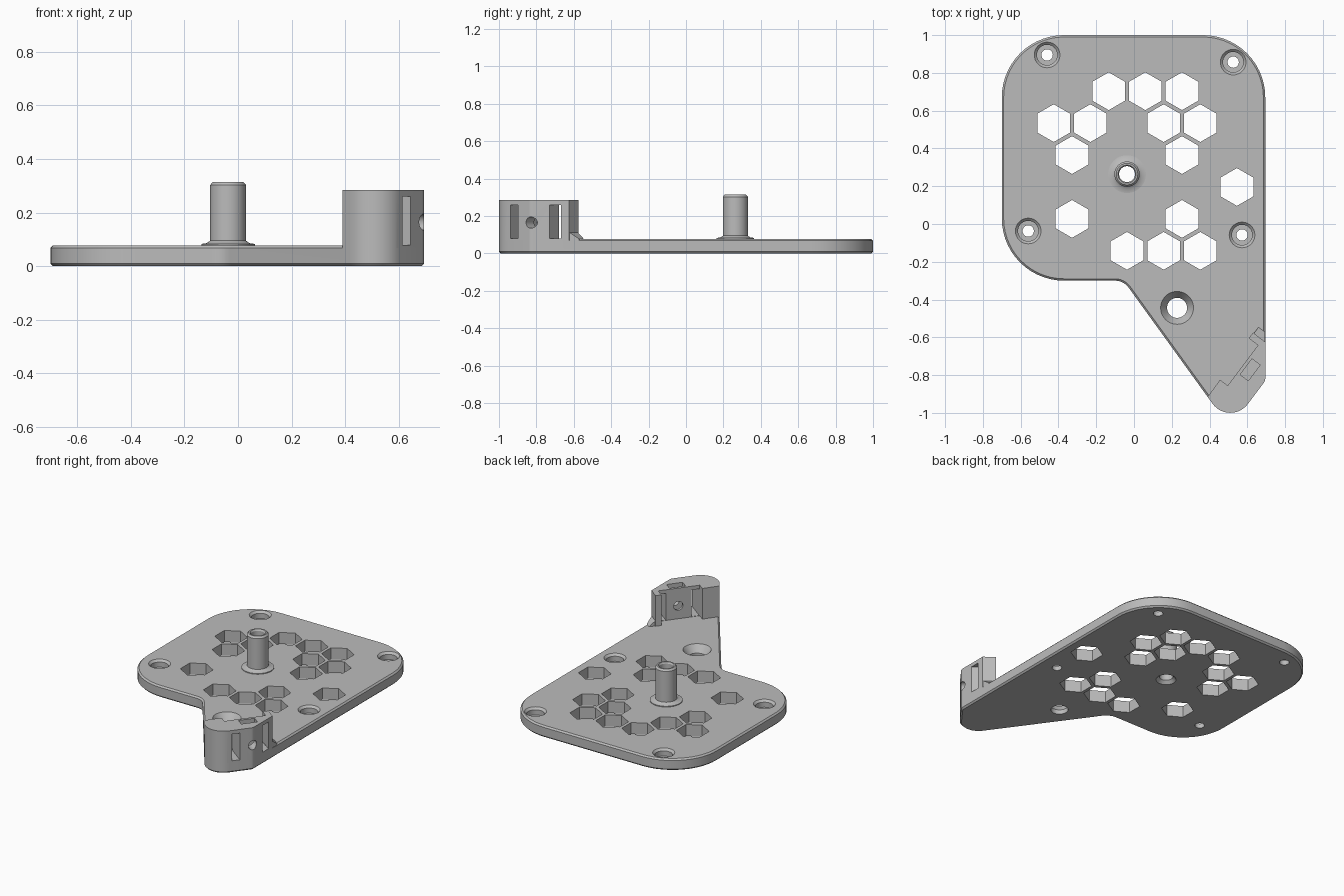
import bpy, bmesh
from math import cos, sin, pi, tan
from mathutils import Vector

old = bpy.data.objects.get("Cube")
if old:
    bpy.data.objects.remove(old, do_unlink=True)

grey = bpy.data.materials.new("plain grey")
grey.use_nodes = True
grey.diffuse_color = (0.5, 0.5, 0.5, 1)
grey.node_tree.nodes["Principled BSDF"].inputs["Base Color"].default_value = (0.5, 0.5, 0.5, 1)

TOP = 0.078          # plate thickness
BLOCK_TOP = 0.285
OVER = 0.05          # cutter overshoot


def make_object(name, bm):
    bmesh.ops.recalc_face_normals(bm, faces=bm.faces)
    mesh = bpy.data.meshes.new(name)
    bm.to_mesh(mesh)
    bm.free()
    mesh.materials.append(grey)
    ob = bpy.data.objects.new(name, mesh)
    bpy.context.collection.objects.link(ob)
    return ob


def add_prism(bm, points, z0, z1):
    base = bm.faces.new([bm.verts.new((p[0], p[1], z0)) for p in points])
    ext = bmesh.ops.extrude_face_region(bm, geom=[base])["geom"]
    verts = [g for g in ext if isinstance(g, bmesh.types.BMVert)]
    bmesh.ops.translate(bm, verts=verts, vec=(0, 0, z1 - z0))
    return verts


def add_lathe(bm, centre, profile, steps=48):
    """Closed solid of revolution from (radius, height) pairs."""
    rings = [[bm.verts.new((centre[0] + r * cos(2 * pi * i / steps),
                            centre[1] + r * sin(2 * pi * i / steps), z))
              for i in range(steps)] for r, z in profile]
    for a, b in zip(rings, rings[1:]):
        for i in range(steps):
            j = (i + 1) % steps
            bm.faces.new((a[i], a[j], b[j], b[i]))
    bm.faces.new(rings[0])
    bm.faces.new(rings[-1])


def rounded(corners, steps=14):
    """Polygon with each (x, y, radius) corner filleted."""
    out = []
    for i, (x, y, r) in enumerate(corners):
        p = Vector((x, y))
        if r == 0:
            out.append(p)
            continue
        a = (Vector(corners[i - 1][:2]) - p).normalized()
        b = (Vector(corners[(i + 1) % len(corners)][:2]) - p).normalized()
        half = a.angle(b) / 2
        centre = p + (a + b).normalized() * r / sin(half)
        u = p + a * r / tan(half) - centre
        v = p + b * r / tan(half) - centre
        sweep = u.angle(v)
        for k in range(steps + 1):
            f = k / steps
            out.append(centre + (u * sin((1 - f) * sweep) + v * sin(f * sweep)) / sin(sweep))
    return out


def combine(target, tool, operation):
    mod = target.modifiers.new("combine", 'BOOLEAN')
    mod.operation, mod.solver, mod.object = operation, 'EXACT', tool
    bpy.context.view_layer.objects.active = target
    bpy.ops.object.modifier_apply(modifier=mod.name)
    bpy.data.objects.remove(tool, do_unlink=True)


# Clamp block frame: t runs along the block, n points towards the plate
def local(t, n):
    return (0.615 + 0.6 * t - 0.8 * n, -0.772 + 0.8 * t + 0.6 * n)


def local_box(bm, t0, t1, n0, n1, z0, z1):
    return add_prism(bm, [local(t0, n0), local(t1, n0), local(t1, n1), local(t0, n1)], z0, z1)


# Base plate with chamfered rims
neck, tip, side = (-0.055, -0.30), (0.508, -1.079), (0.695, -0.83)
bm = bmesh.new()
add_prism(bm, rounded([(-0.7, 1, 0.33), (-0.7, -0.3, 0.33), (*neck, 0.09), (*tip, 0.116),
                       (*side, 0.04), (0.695, 1, 0.33)]), 0, TOP)
rims = [e for e in bm.edges if abs(e.verts[0].co.z - e.verts[1].co.z) < 1e-5]
bmesh.ops.bevel(bm, geom=rims, offset=0.01, segments=1, affect='EDGES')
plate = make_object("base_plate", bm)

# Clamp block standing on the pointed end
start = Vector(neck).lerp(Vector(tip), 0.79)
bm = bmesh.new()
jaws = [local(0.167, 0.025), local(0.167, 0.106), local(0.129, 0.106), local(0.129, 0.045),
        local(-0.138, 0.045), local(-0.138, 0.096)]
add_prism(bm, rounded([(*start, 0), (*tip, 0.116), (*side, 0.04), (0.695, -0.625, 0)]
                      + [(*p, 0) for p in jaws[1:]]), 0.03, BLOCK_TOP)
combine(plate, make_object("clamp_block", bm), 'UNION')

# Small sloped gusset at the end of the block
bm = bmesh.new()
foot = [local(0.16, 0.1), local(0.207, 0.1), local(0.207, 0.057), local(0.16, 0.022)]
peak = add_prism(bm, foot, 0.06, 0.118)
for v in peak:
    if (v.co.xy - Vector(foot[1])).length < 0.001 or (v.co.xy - Vector(foot[2])).length < 0.001:
        v.co.z = TOP
combine(plate, make_object("gusset", bm), 'UNION')

# Centre post with thin flange
post = (-0.037, 0.264)
bm = bmesh.new()
add_lathe(bm, post, [(0.1, 0.04), (0.1, 0.083), (0.08, 0.086), (0.067, 0.095),
                     (0.067, 0.303), (0.057, 0.315)])
combine(plate, make_object("centre_post", bm), 'UNION')

# Hexagonal openings on a honeycomb grid: row -> columns
honeycomb = {3: (-0.5, 0.5, 1.5), 2: (-2, -1, 1, 2), 1: (-1.5, 1.5), 0: (3,),
             -1: (-1.5, 1.5), -2: (0, 1, 2)}
bm = bmesh.new()
for row, cols in honeycomb.items():
    for col in cols:
        cx, cy = -0.037 + 0.194 * col, 0.196 + 0.169 * row
        add_prism(bm, [(cx + 0.1 * sin(k * pi / 3), cy + 0.1 * cos(k * pi / 3)) for k in range(6)],
                  -OVER, TOP + OVER)

# Counterbored corner holes
for c in [(-0.46, 0.895), (0.525, 0.857), (-0.56, -0.037), (0.572, -0.058)]:
    add_lathe(bm, c, [(0.03, -OVER), (0.03, 0.03), (0.054, 0.03), (0.054, TOP - 0.014),
                      (0.068, TOP), (0.068, TOP + OVER)], 32)

# Countersunk large hole and bore of the post
add_lathe(bm, (0.228, -0.444), [(0.053, -OVER), (0.053, 0.03), (0.087, TOP), (0.087, TOP + OVER)])
add_lathe(bm, post, [(0.062, -OVER), (0.062, 0), (0.042, 0.02), (0.042, 0.305),
                     (0.048, 0.315), (0.048, 0.36)])
combine(plate, make_object("hole_cutter", bm), 'DIFFERENCE')

# Strap slots and nut pocket in the block
bm = bmesh.new()
for t in (-0.11, 0.106):
    local_box(bm, t - 0.025, t + 0.025, -0.25, 0.08, 0.08, 0.26)
local_box(bm, -0.052, 0.052, -0.027, 0.027, 0.1, BLOCK_TOP + OVER)
combine(plate, make_object("slot_cutter", bm), 'DIFFERENCE')

# Cross bolt hole
bm = bmesh.new()
ring = [(0.03 * cos(k * pi / 12), 0.165 + 0.03 * sin(k * pi / 12)) for k in range(24)]
ends = [[bm.verts.new((*local(t, n), z)) for t, z in ring] for n in (-0.25, 0.2)]
for k in range(24):
    j = (k + 1) % 24
    bm.faces.new((ends[0][k], ends[0][j], ends[1][j], ends[1][k]))
for e in ends:
    bm.faces.new(e)
combine(plate, make_object("bolt_cutter", bm), 'DIFFERENCE')

# Smooth the curved walls, keep edges sharp
bpy.ops.object.select_all(action='DESELECT')
plate.select_set(True)
bpy.context.view_layer.objects.active = plate
bpy.ops.object.shade_smooth_by_angle(angle=pi / 6)
